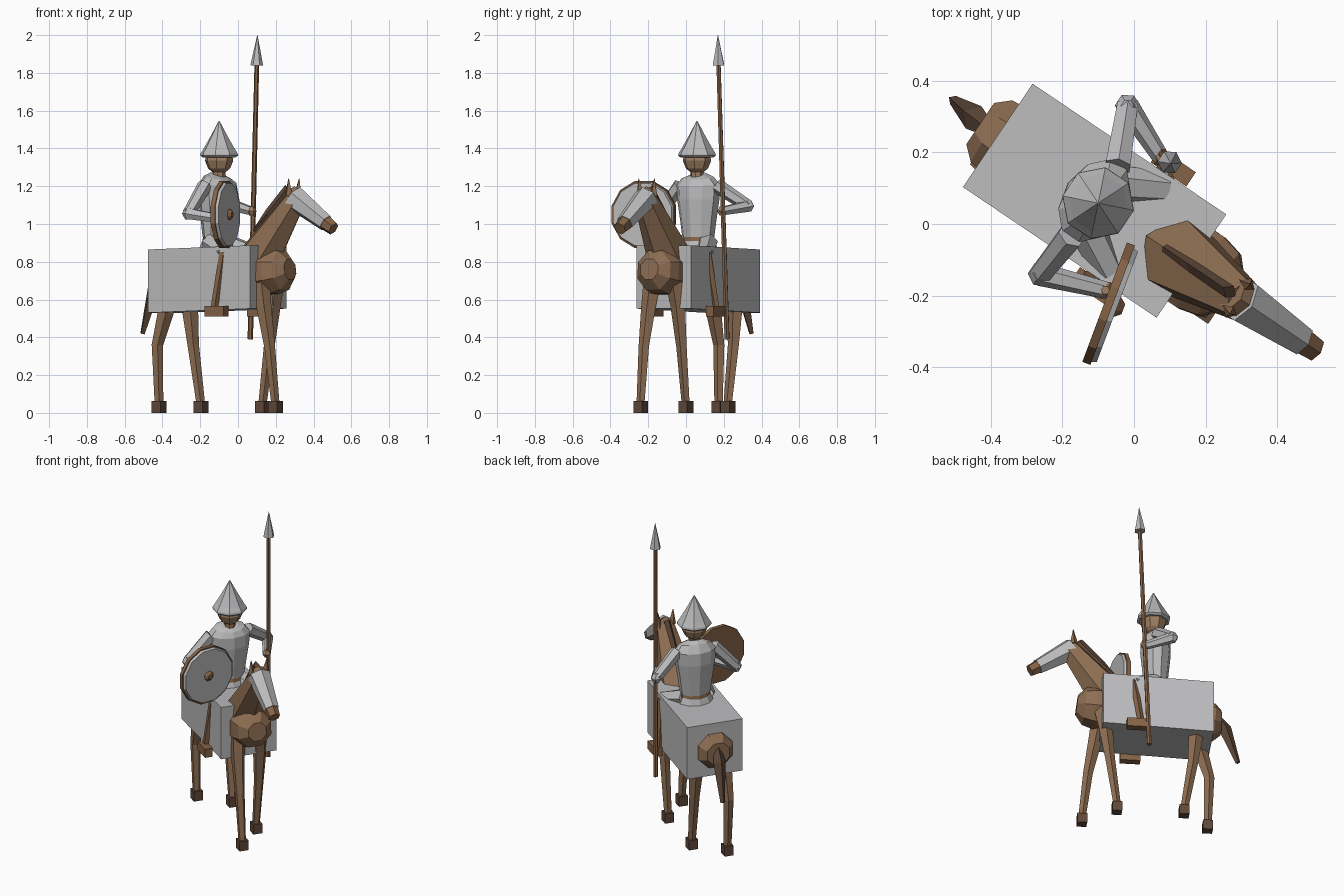
import bpy, bmesh, math
from mathutils import Vector

# Everything is laid out in horse space: u forward, v to the left, z up
ANG = math.radians(-34)
CX, CY = -0.11, 0.065
FWD = Vector((math.cos(ANG), math.sin(ANG), 0))
LEFT = Vector((-math.sin(ANG), math.cos(ANG), 0))


def world(p):
    return Vector((CX, CY, 0)) + FWD * p[0] + LEFT * p[1] + Vector((0, 0, p[2]))


def material(name, rgb):
    m = bpy.data.materials.new(name)
    m.diffuse_color = (*rgb, 1)
    return m


STEEL = material("steel grey", (0.50, 0.50, 0.51))
COAT = material("horse brown", (0.27, 0.155, 0.085))
DARK = material("dark brown", (0.115, 0.066, 0.042))
WOOD = material("wood brown", (0.235, 0.125, 0.062))
SKIN = material("skin tan", (0.35, 0.215, 0.125))


def finish(name, bm, mat):
    bmesh.ops.recalc_face_normals(bm, faces=bm.faces)
    me = bpy.data.meshes.new(name)
    bm.to_mesh(me)
    bm.free()
    me.materials.append(mat)
    ob = bpy.data.objects.new(name, me)
    bpy.context.collection.objects.link(ob)
    return ob


def loft(name, pts, n, mat, turn=0.0):
    """Faceted tube through (u, v, z, radius); radius may be (side, depth)."""
    bm = bmesh.new()
    cs = [Vector(p[:3]) for p in pts]
    rings = []
    for i, p in enumerate(pts):
        t = (cs[min(i + 1, len(cs) - 1)] - cs[max(i - 1, 0)]).normalized()
        ref = Vector((0, 1, 0)) if abs(t.y) < 0.7 else Vector((0, 0, 1))
        side = (ref - t * ref.dot(t)).normalized()
        up = t.cross(side)
        a, b = p[3] if isinstance(p[3], tuple) else (p[3], p[3])
        ring = []
        for k in range(n):
            w = 2 * math.pi * (k + turn) / n
            ring.append(bm.verts.new(world(cs[i] + side * a * math.cos(w) + up * b * math.sin(w))))
        rings.append(ring)
    for r0, r1 in zip(rings, rings[1:]):
        for k in range(n):
            j = (k + 1) % n
            bm.faces.new((r0[k], r0[j], r1[j], r1[k]))
    bm.faces.new(rings[0])
    bm.faces.new(rings[-1])
    return finish(name, bm, mat)


def block(name, u0, u1, v0, v1, z0, z1, mat, rise=0.0):
    """Box in horse space; rise lifts the front end."""
    bm = bmesh.new()
    bmesh.ops.create_cube(bm, size=1)
    for v in bm.verts:
        f = v.co.x + 0.5
        v.co = world((u0 + (u1 - u0) * f, v0 + (v1 - v0) * (v.co.y + 0.5),
                      z0 + (z1 - z0) * (v.co.z + 0.5) + rise * f))
    return finish(name, bm, mat)


# ---- Horse ----
# cloth box over the body
block("horse_cover", -0.326, 0.326, -0.174, 0.174, 0.53, 0.865, STEEL, rise=0.022)
# body and chest
loft("horse_body", [(-0.385, 0, 0.69, 0.075), (-0.345, 0, 0.69, 0.112), (-0.2, 0, 0.70, 0.13),
                    (0.15, 0, 0.73, 0.13), (0.36, 0, 0.75, 0.128), (0.42, 0, 0.755, 0.112),
                    (0.465, 0, 0.76, 0.06)], 8, COAT, 0.5)
# neck and mane
loft("horse_neck", [(0.27, 0, 0.82, 0.12), (0.505, 0, 1.135, 0.062)], 6, COAT, 0.5)
loft("mane", [(0.235, 0, 0.965, (0.012, 0.008)), (0.33, 0, 1.055, (0.018, 0.028)),
              (0.455, 0, 1.185, (0.02, 0.03))], 4, DARK)
# head, face plate, muzzle
loft("horse_head", [(0.465, 0, 1.155, 0.052), (0.53, 0, 1.115, 0.056)], 6, COAT, 0.5)
loft("face_plate", [(0.492, 0, 1.138, 0.068), (0.695, 0, 1.005, 0.046)], 6, STEEL, 0.5)
loft("muzzle", [(0.69, 0, 1.008, 0.042), (0.742, 0, 0.975, 0.036)], 6, WOOD, 0.5)
# tail
loft("tail", [(-0.36, 0, 0.73, 0.022), (-0.41, 0.004, 0.65, 0.038), (-0.485, 0.012, 0.42, 0.014)], 4, DARK)

for s, tag in ((1, "left"), (-1, "right")):
    loft(f"horse_ear_{tag}", [(0.485, s * 0.042, 1.15, 0.024), (0.49, s * 0.05, 1.24, 0.002)], 4, COAT)
    # diagonal walking legs
    step = 0.1 if s < 0 else -0.09
    legs = {"front_leg": [(0.325, 0.07, 0.70, 0.05), (0.325 + step * 0.25, 0.078, 0.56, 0.042),
                          (0.33 + step * 0.6, 0.082, 0.35, 0.030), (0.325 + step, 0.08, 0.05, 0.023)],
            "hind_leg": [(-0.25, 0.07, 0.68, 0.055), (-0.25 - step * 0.25, 0.082, 0.53, 0.044),
                         (-0.265 - step * 0.6, 0.085, 0.36, 0.032), (-0.235 - step * 0.82, 0.082, 0.05, 0.024)]}
    for kind, path in legs.items():
        loft(f"{kind}_{tag}", [(u, s * v, z, r) for u, v, z, r in path], 5, COAT)
        fu, fv = path[-1][0], s * path[-1][1]
        block(f"{kind}_{tag}_hoof", fu - 0.028, fu + 0.03, fv - 0.028, fv + 0.028, 0.0, 0.062, DARK)

# ---- Rider ----
# torso, belt, skirt
loft("breastplate", [(0, 0, 0.93, (0.092, 0.07)), (0, 0, 1.03, (0.106, 0.08)), (0, 0, 1.13, (0.122, 0.09)),
                     (0, 0, 1.205, (0.128, 0.088)), (0.005, 0, 1.245, (0.095, 0.066)),
                     (0.01, 0, 1.26, (0.05, 0.045))], 10, STEEL, 0.5)
loft("belt", [(0, 0, 0.905, (0.093, 0.074)), (0, 0, 0.935, (0.088, 0.068))], 10, WOOD, 0.5)
loft("skirt", [(0, 0, 0.86, (0.115, 0.092)), (0, 0, 0.912, (0.092, 0.072))], 10, STEEL, 0.5)
# neck, head, helmet
H = 0.012
loft("rider_neck", [(H, 0, 1.24, 0.034), (H, 0, 1.30, 0.034)], 8, SKIN, 0.5)
loft("rider_head", [(H, 0, 1.275, 0.036), (H, 0, 1.295, 0.06), (H, 0, 1.335, 0.076),
                    (H, 0, 1.375, 0.07)], 8, SKIN, 0.5)
loft("helmet", [(H, 0, 1.352, 0.088), (H, 0, 1.362, 0.102), (H, 0, 1.374, 0.100), (H, 0, 1.40, 0.083),
                (H, 0, 1.47, 0.043), (H, 0, 1.546, 0.002)], 8, STEEL, 0.5)

for s, tag in ((1, "left"), (-1, "right")):
    # leg: armoured thigh, shin, boot
    loft(f"thigh_{tag}", [(0.0, s * 0.06, 0.90, 0.055), (0.145, s * 0.14, 0.845, 0.045)], 6, STEEL)
    loft(f"shin_{tag}", [(0.145, s * 0.155, 0.85, 0.024), (0.105, s * 0.185, 0.555, 0.02)], 5, WOOD)
    block(f"boot_{tag}", 0.07, 0.19, s * 0.2 - 0.024, s * 0.2 + 0.024, 0.51, 0.565, WOOD)

# arms as upper arm, forearm and hand
arms = {"left": ((0.0, 0.115, 1.205), (-0.072, 0.27, 1.095), (0.082, 0.205, 1.068)),
        "right": ((0.0, -0.115, 1.205), (-0.011, -0.255, 1.055), (0.165, -0.19, 1.025))}
for tag, (sh, el, ha) in arms.items():
    loft(f"upper_arm_{tag}", [(*sh, 0.04), (*el, 0.033)], 6, STEEL)
    loft(f"elbow_{tag}", [(el[0], el[1], el[2] - 0.03, 0.018), (*el, 0.035),
                          (el[0], el[1], el[2] + 0.03, 0.018)], 6, STEEL)
    loft(f"forearm_{tag}", [(*el, 0.033), (*ha, 0.024)], 6, STEEL)
    loft(f"hand_{tag}", [(ha[0], ha[1], ha[2] - 0.024, 0.012), (*ha, 0.027),
                         (ha[0], ha[1], ha[2] + 0.024, 0.012)], 6, SKIN)

# round shield: wooden back, steel face, boss
SC, SN = Vector((0.199, -0.215, 1.05)), Vector((0.973, 0.234, 0)).normalized()


def disc(name, d0, d1, r0, r1, n, mat):
    loft(name, [(*(SC + SN * d0), r0), (*(SC + SN * d1), r1)], n, mat, 0.5)


disc("shield_back", -0.018, 0.006, 0.184, 0.184, 12, WOOD)
disc("shield_face", 0.006, 0.02, 0.176, 0.17, 12, STEEL)
disc("shield_boss", 0.02, 0.038, 0.032, 0.016, 8, WOOD)

# spear
loft("spear_shaft", [(0.06, 0.224, 0.39, 0.0145), (0.114, 0.206, 1.85, 0.0125)], 6, WOOD)
loft("spear_head", [(0.1135, 0.206, 1.84, 0.034), (0.118, 0.205, 2.0, 0.001)], 6, STEEL)
